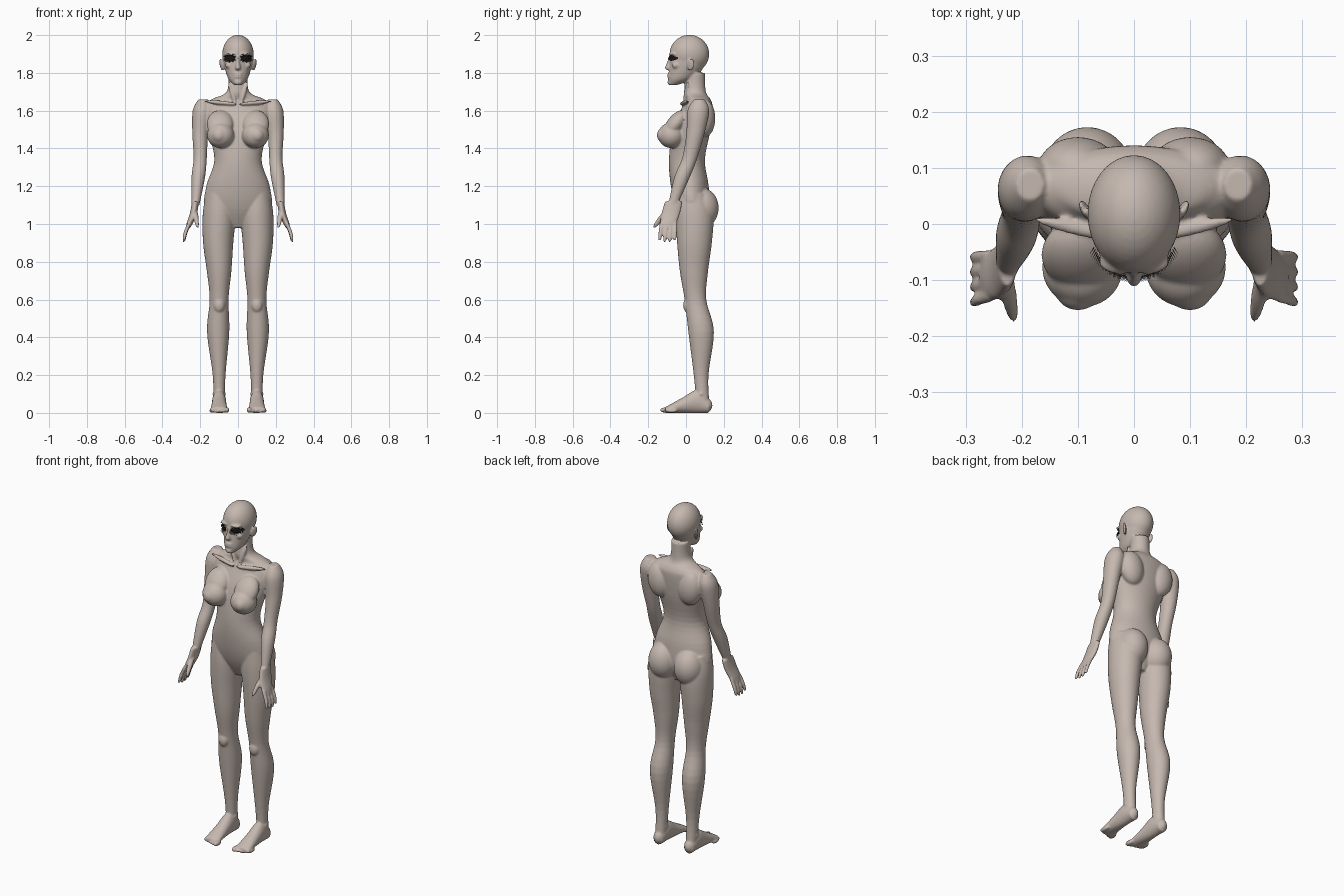
import bpy, bmesh
from math import cos, sin, pi, radians
from mathutils import Matrix, Vector, Euler

cube = bpy.data.objects.get("Cube")
if cube:
    bpy.data.objects.remove(cube)


def material(name, red, green, blue):
    mat = bpy.data.materials.new(name)
    mat.use_nodes = True
    color = (red, green, blue, 1)
    mat.diffuse_color = color
    shader = mat.node_tree.nodes["Principled BSDF"]
    shader.inputs["Base Color"].default_value = color
    shader.inputs["Roughness"].default_value = .7
    return mat


def add_object(name, bm, mat):
    mesh = bpy.data.meshes.new(name)
    bm.to_mesh(mesh)
    bm.free()
    mesh.materials.append(mat)
    obj = bpy.data.objects.new(name, mesh)
    bpy.context.collection.objects.link(obj)
    return obj


def spline(before, start, end, after, t):
    """Catmull-Rom blend from start to end."""
    tangent_a, tangent_b = (end - before) / 2, (after - start) / 2
    ease = t * t * (3 - 2 * t)
    return (start.lerp(end, ease) + tangent_a * t * (1 - t) ** 2
            - tangent_b * t * t * (1 - t))


def loft(bm, sections, count=32, steps=5):
    """Skin elliptical sections, each given as centre, half width and half depth."""
    last = len(sections) - 1
    blended = []
    for i in range(last):
        near = [sections[max(i - 1, 0)], sections[i], sections[i + 1], sections[min(i + 2, last)]]
        for step in range(steps):
            blended.append([spline(*parts, step / steps) for parts in zip(*near)])
    blended.append(sections[last])
    angles = [2 * pi * k / count for k in range(count)]
    rings = [[bm.verts.new(centre + wide * cos(a) + deep * sin(a)) for a in angles]
             for centre, wide, deep in blended]
    faces = [bm.faces.new(rings[0]), bm.faces.new(rings[-1])]
    for low, high in zip(rings, rings[1:]):
        for k in range(count):
            faces.append(bm.faces.new((low[k - 1], low[k], high[k], high[k - 1])))
    bmesh.ops.recalc_face_normals(bm, faces=faces)


def limb(bm, joints, depth=1.0, count=32):
    """Joints are x, y, z, radius; depth widens the section from front to back."""
    loft(bm, [(Vector((x, y, z)), Vector((r, 0, 0)), Vector((0, r * depth, 0)))
              for x, y, z, r in joints], count)


def stack(bm, levels):
    """Central mass from levels of height, half width, front and back."""
    loft(bm, [(Vector((0, (front + back) / 2, z)), Vector((w, 0, 0)),
               Vector((0, (back - front) / 2, 0))) for z, w, front, back in levels], count=48)


def ball(bm, centre, size, pitch=0, roll=0, yaw=0):
    turn = Euler([radians(angle) for angle in (pitch, roll, yaw)])
    bmesh.ops.create_uvsphere(bm, u_segments=32, v_segments=20, radius=1,
                              matrix=Matrix.LocRotScale(Vector(centre), turn, Vector(size)))


def mirror_x(bm):
    copied = bmesh.ops.duplicate(bm, geom=bm.verts[:] + bm.edges[:] + bm.faces[:])["geom"]
    for item in copied:
        if isinstance(item, bmesh.types.BMVert):
            item.co.x *= -1
    bmesh.ops.reverse_faces(bm, faces=[f for f in copied if isinstance(f, bmesh.types.BMFace)])


skin = material("warm grey skin", .56, .48, .43)
black = material("lash black", .01, .01, .01)
body = bmesh.new()

# Leg, kneecap and heel
limb(body, [(.1, .03, 1.16, .07), (.1, .045, 1.05, .087), (.105, .045, .9, .08),
            (.1, .042, .75, .065), (.1, .05, .6, .05), (.105, .08, .43, .059),
            (.1, .08, .2, .034), (.1, .09, .04, .03)], depth=1.15)
ball(body, (.1, .01, .57), (.03, .025, .04))
ball(body, (.1, .1, .04), (.032, .04, .04))
ball(body, (.1, .08, .1), (.036, .02, .02))

# Foot, flat on the ground, with toes shortening outwards
loft(body, [(Vector((.1, y, h / 2)), Vector((w, 0, 0)), Vector((0, 0, h / 2)))
            for y, w, h in [(.12, .03, .06), (.06, .036, .12), (-.02, .04, .08), (-.11, .047, .03)]])
for toe in range(5):
    r = .011 if toe else .015
    ball(body, (.06 + .02 * toe, .008 * toe - .108, r), (r, .03, r))

# Shoulder, arm and palm
limb(body, [(.185, .07, 1.66, .025), (.19, .065, 1.6, .05), (.2, .05, 1.48, .042),
            (.2, .02, 1.35, .035), (.21, -.02, 1.25, .036), (.225, -.07, 1.1, .021)], depth=1.15)
limb(body, [(.225, -.065, 1.12, .018), (.235, -.08, 1.06, .019),
            (.253, -.092, 1.01, .017), (.265, -.095, .98, .012)], depth=2.6)

# Fingers fan out from the knuckles, the middle two longest
for finger in range(4):
    spread = finger - 1.5
    knuckle = Vector((.255, .024 * spread - .092, 1.01, .011))
    tip = Vector((.289, .027 * spread - .1, .9 + .008 * abs(spread), .005))
    limb(body, [knuckle, knuckle.lerp(tip, .5) + Vector((.004, 0, 0, .003)),
                knuckle.lerp(tip, .9) + Vector((0, 0, 0, .003)), tip], count=12)
limb(body, [(.228, -.095, 1.07, .014), (.223, -.125, 1.04, .014),
            (.217, -.155, 1, .011), (.214, -.168, .98, .006)], depth=1.3, count=16)

# Buttock, shoulder blade and breast
ball(body, (.083, .085, 1.085), (.083, .088, .105))
ball(body, (.1, .1, 1.56), (.07, .055, .1), roll=8)
ball(body, (.092, -.078, 1.47), (.072, .07, .068), yaw=15)
ball(body, (.1, -.118, 1.47), (.04, .036, .04))
ball(body, (.095, -.055, 1.53), (.07, .045, .085), pitch=-38)

# Collarbone and neck tendon
ball(body, (.09, -.01, 1.642), (.09, .013, .011), roll=-5, yaw=12)
ball(body, (.03, 0, 1.69), (.011, .012, .07), pitch=-8, roll=18)

# Brow, cheekbone and ear
ball(body, (.036, -.073, 1.9), (.03, .016, .009), yaw=18)
ball(body, (.048, -.052, 1.84), (.02, .022, .018))
ball(body, (.087, .025, 1.843), (.007, .02, .034), pitch=-12, roll=8, yaw=-25)
mirror_x(body)

# Trunk and neck
stack(body, [(.98, .04, 0, .08), (1.08, .17, -.05, .12), (1.2, .168, -.08, .12),
             (1.34, .125, -.09, .1), (1.5, .16, -.07, .13), (1.62, .18, -.02, .14),
             (1.66, .14, 0, .13), (1.7, .06, -.01, .105), (1.8, .05, 0, .1)])

# Skull and jaw
ball(body, (0, .018, 1.9), (.083, .105, .101))
stack(body, [(1.735, .02, -.088, -.05), (1.77, .052, -.094, .04),
             (1.84, .073, -.087, .1), (1.9, .078, -.085, .11)])

# Nose, lips and chin
stack(body, [(1.89, .008, -.093, -.06), (1.86, .009, -.1, -.06),
             (1.825, .016, -.112, -.06), (1.815, .01, -.098, -.06)])
for height in (1.792, 1.779):
    ball(body, (0, -.088, height), (.023, .012, .006))
ball(body, (0, -.082, 1.75), (.022, .017, .016))

# Fuse all volumes into one soft skin
figure = add_object("body", body, skin)
fuse = figure.modifiers.new("fuse", "REMESH")
fuse.mode = "VOXEL"
fuse.voxel_size = .005
fuse.use_smooth_shade = True
soften = figure.modifiers.new("soften", "SMOOTH")
soften.factor = .5
soften.iterations = 7

# Eyes with a fan of lashes, following the curve of the face
lashes = bmesh.new()
half_blade = Vector((.0012, 0, 0))
blades = 28
previous = None
for i in range(blades + 1):
    t = i / blades
    x = .015 + .056 * t
    y = .011 - .105 * (1 - (x / .082) ** 2) ** .5
    rim = []
    for lid in (-1, 1):
        root = Vector((x, y, 1.878 + lid * (.004 + .01 * sin(pi * t))))
        tip = root + Vector((.014 * (t - .4), -.013, .011 * lid))
        lashes.faces.new([lashes.verts.new(p) for p in (root - half_blade, root + half_blade, tip)])
        rim.append(lashes.verts.new(root))
    if previous:
        lashes.faces.new(previous + rim[::-1])
    previous = rim
mirror_x(lashes)
add_object("eyelashes", lashes, black)
